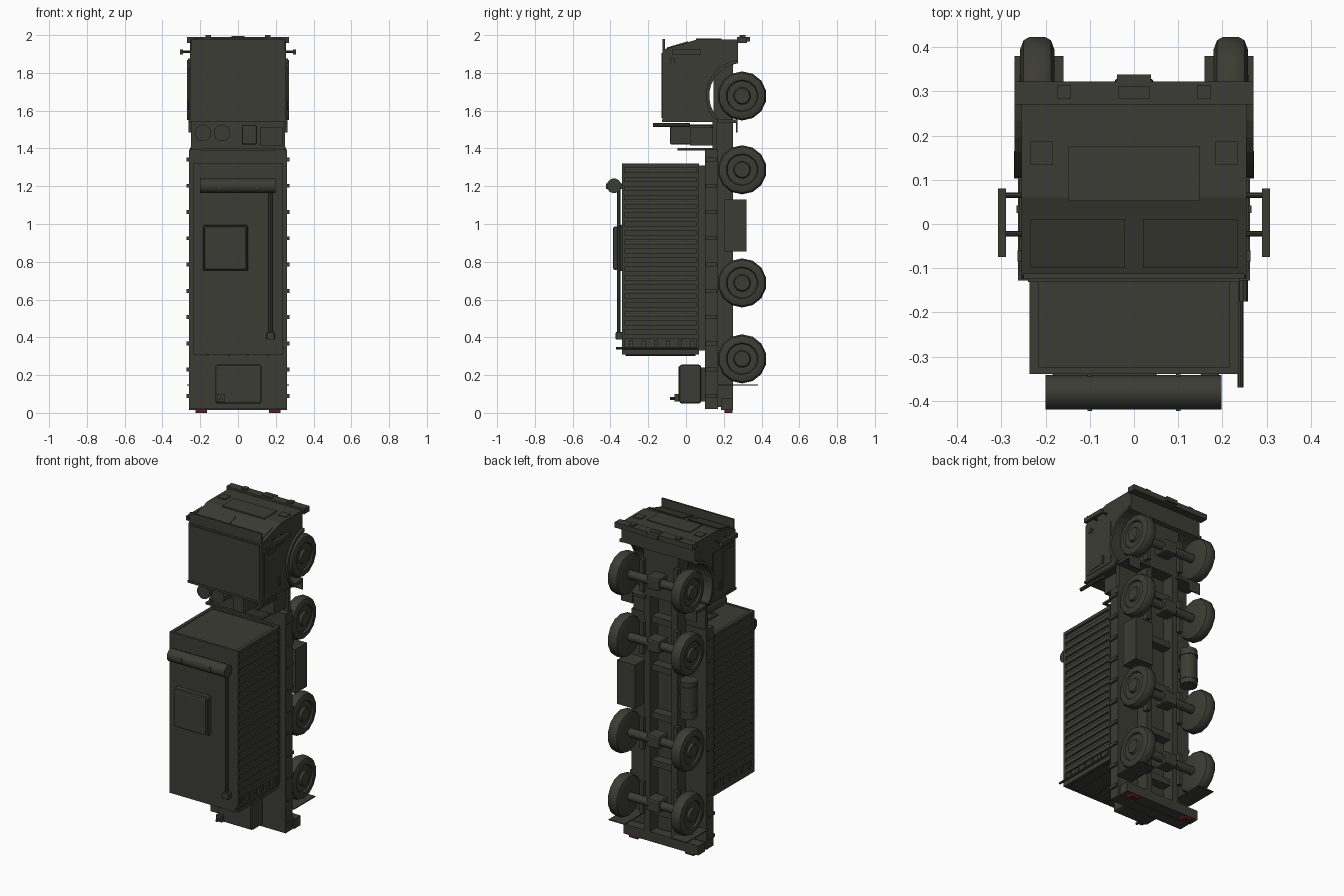
import bpy, bmesh
from math import cos, sin, pi, radians
from mathutils import Vector

if "Cube" in bpy.data.objects:
    bpy.data.objects.remove(bpy.data.objects["Cube"])


def make_material(name, colour):
    material = bpy.data.materials.new(name)
    material.use_nodes = True
    material.diffuse_color = colour
    for node in material.node_tree.nodes:
        if node.type == "BSDF_PRINCIPLED":
            node.inputs["Base Color"].default_value = colour
    return material


olive = make_material("dark_olive", (0.045, 0.045, 0.035, 1))
red = make_material("tail_red", (0.12, 0.012, 0.015, 1))


def finish(name, bm, mirror=False, bevel=None, count=None, step=None, smooth=False, material=olive):
    """Turn a bmesh into an object, with optional bevel, array along z and mirror across x."""
    bmesh.ops.recalc_face_normals(bm, faces=bm.faces[:])
    mesh = bpy.data.meshes.new(name)
    bm.to_mesh(mesh)
    bm.free()
    mesh.materials.append(material)
    part = bpy.data.objects.new(name, mesh)
    bpy.context.collection.objects.link(part)
    if smooth:
        bpy.ops.object.select_all(action="DESELECT")
        part.select_set(True)
        bpy.context.view_layer.objects.active = part
        bpy.ops.object.shade_smooth_by_angle(angle=radians(35))
    if bevel:
        modifier = part.modifiers.new("Bevel", "BEVEL")
        modifier.width = bevel
        modifier.segments = 2
    if count:
        modifier = part.modifiers.new("Array", "ARRAY")
        modifier.count = count
        modifier.use_relative_offset = False
        modifier.use_constant_offset = True
        modifier.constant_offset_displace = (0, 0, step)
    if mirror:
        part.modifiers.new("Mirror", "MIRROR")
    return part


def box(name, xs, ys, zs, **options):
    """Box between two limits on each axis; a single x value means symmetric."""
    if not isinstance(xs, tuple):
        xs = (-xs, xs)
    bm = bmesh.new()
    bmesh.ops.create_cube(bm, size=1)
    for vert in bm.verts:
        for axis, (low, high) in enumerate((xs, ys, zs)):
            vert.co[axis] = low if vert.co[axis] < 0 else high
    return finish(name, bm, **options)


def rod(name, start, end, radius, sides=12, **options):
    start, end = Vector(start), Vector(end)
    span = end - start
    bm = bmesh.new()
    bmesh.ops.create_cone(bm, cap_ends=True, segments=sides, radius1=radius, radius2=radius, depth=span.length)
    turn = Vector((0, 0, 1)).rotation_difference(span)
    for vert in bm.verts:
        vert.co = turn @ vert.co + (start + end) / 2
    return finish(name, bm, smooth=True, **options)


def prism(name, profile, left, right, **options):
    """Extrude a (y, z) outline along x."""
    bm = bmesh.new()
    face = bm.faces.new([bm.verts.new((left, y, z)) for y, z in profile])
    result = bmesh.ops.extrude_face_region(bm, geom=[face])
    for item in result["geom"]:
        if isinstance(item, bmesh.types.BMVert):
            item.co.x = right
    return finish(name, bm, **options)


def arc(radius, start, end, steps=10):
    angles = [radians(start + (end - start) * i / steps) for i in range(steps + 1)]
    return [(axle_y + radius * cos(a), front_axle + radius * sin(a)) for a in angles]


axle_y, front_axle = 0.297, 1.678
axles = {"first": front_axle, "second": 1.287, "third": 0.688, "fourth": 0.286}

# Wheels, axles and gear housings
tyre = [(0.18, 0.0), (0.18, 0.1), (0.188, 0.122), (0.202, 0.13), (0.236, 0.13), (0.25, 0.122),
        (0.258, 0.1), (0.256, 0.085), (0.246, 0.08), (0.246, 0.046), (0.26, 0.04), (0.26, 0.0)]
for label, height in axles.items():
    bm = bmesh.new()
    ring = [bm.verts.new((x, axle_y, height + r)) for x, r in tyre]
    edges = [bm.edges.new(pair) for pair in zip(ring, ring[1:])]
    bmesh.ops.spin(bm, geom=ring + edges, cent=(0, axle_y, height), axis=(1, 0, 0),
                   angle=2 * pi, steps=14, use_merge=True)
    bmesh.ops.remove_doubles(bm, verts=bm.verts[:], dist=0.0001)
    finish(label + "_wheels", bm, mirror=True, smooth=True)
    rod(label + "_axle", (-0.2, axle_y, height), (0.2, axle_y, height), 0.026)
    box(label + "_gear_housing", 0.045, (0.24, 0.33), (height - 0.04, height + 0.04), bevel=0.01)
    box(label + "_spring", (0.105, 0.13), (0.24, 0.275), (height - 0.1, height + 0.1), mirror=True)

# Chassis rails and cross members
box("chassis_rail", (0.075, 0.115), (0.145, 0.25), (0.03, 1.96), mirror=True)
box("cross_member", 0.08, (0.17, 0.23), (0.18, 0.22), count=6, step=0.3)
box("rear_crossbeam", 0.26, (0.185, 0.25), (0.015, 0.075))
box("tail_light", (0.165, 0.225), (0.205, 0.245), (0, 0.016), mirror=True, material=red)
box("rear_mudflap", (0.16, 0.27), (0.17, 0.38), (0.144, 0.15), mirror=True)
box("side_locker", (0.13, 0.255), (0.205, 0.32), (0.855, 1.13))
rod("air_tank", (-0.195, 0.25, 0.87), (-0.195, 0.25, 1.1), 0.05, sides=16)
rod("tank_strap", (-0.195, 0.25, 0.9), (-0.195, 0.25, 0.915), 0.054, sides=16, count=2, step=0.155)
box("tank_bracket", (-0.2, -0.1), (0.2, 0.23), (0.97, 1.0))

# Load bed with side clamps
box("load_bed", 0.26, (0.1, 0.17), (0.02, 1.395))
box("bed_clamp", (0.255, 0.272), (0.103, 0.165), (0.08, 0.1), count=10, step=0.139, mirror=True)
box("container_subframe", 0.22, (0.065, 0.105), (0.33, 1.31))

# Container: core, edge frame and ribbed walls
box("container_core", 0.226, (-0.333, 0.068), (0.316, 1.316))
box("container_roof", 0.237, (-0.34, -0.325), (0.31, 1.32))
box("container_floor", 0.237, (0.055, 0.07), (0.31, 1.32))
box("corner_post", (0.215, 0.237), (-0.34, 0.07), (1.3, 1.32), mirror=True)
box("rear_post", (0.215, 0.237), (-0.34, 0.07), (0.31, 0.345), mirror=True)
box("wall_rib", (0.224, 0.236), (-0.328, 0.06), (0.392, 0.418), count=19, step=0.0475, mirror=True)
for i in range(6):
    place = -0.3 + i * 0.065
    box("wall_cleat", (0.22, 0.236), (place, place + 0.02), (0.345, 0.385), mirror=True)
rod("door_lock_rod", (0.05, -0.32, 0.306), (0.05, 0.05, 0.306), 0.006, sides=8, mirror=True)
rod("outer_lock_rod", (0.16, -0.32, 0.306), (0.16, 0.05, 0.306), 0.006, sides=8, mirror=True)
rod("left_side_rod", (0.241, -0.37, 0.343), (0.241, 0.06, 0.343), 0.007, sides=8)

# Roof equipment
box("roof_hatch", (-0.185, 0.052), (-0.365, -0.335), (0.75, 0.995), bevel=0.008)
box("hatch_lid", (-0.178, 0.045), (-0.386, -0.36), (0.757, 0.988), bevel=0.01)
rod("roof_roll", (-0.2, -0.381, 1.202), (0.198, -0.381, 1.202), 0.039, sides=14)
box("roll_bracket", (0.095, 0.105), (-0.423, -0.335), (1.185, 1.215), mirror=True)
rod("roof_pipe", (0.172, -0.356, 0.42), (0.172, -0.356, 1.2), 0.01, sides=8)
box("pipe_foot", (0.152, 0.192), (-0.372, -0.335), (0.388, 0.428), bevel=0.004)

# Rear generator box
box("generator_box", (-0.12, 0.125), (-0.035, 0.08), (0.05, 0.255), bevel=0.012)
box("generator_lid", (-0.11, 0.115), (-0.041, -0.03), (0.06, 0.245))
box("generator_mount", 0.1, (0.075, 0.105), (0.06, 0.24))
box("generator_handle", (-0.11, -0.07), (-0.06, -0.035), (0.06, 0.1))
rod("generator_spout", (-0.09, -0.085, 0.075), (-0.09, -0.03, 0.075), 0.008, sides=8)

# Equipment bay behind the cab
box("bay_floor", 0.25, (0.14, 0.165), (1.39, 1.56))
for x in (-0.185, -0.085):
    rod("bay_bottle", (x, -0.08, 1.482), (x, 0.14, 1.482), 0.044, sides=14)
box("air_filter", (0.02, 0.1), (-0.085, 0.14), (1.42, 1.525), bevel=0.01)
box("battery_box", (0.12, 0.235), (0.02, 0.142), (1.415, 1.51))
rod("bay_intake", (0.247, -0.175, 1.525), (0.247, 0.02, 1.525), 0.011, sides=8)
box("rack_arm", (0.18, 0.195), (-0.045, 0.145), (1.39, 1.402), mirror=True)
box("rack_bar", 0.195, (-0.045, -0.03), (1.39, 1.402))

# Cab shell with wheel arches
shell = [(0.16, 1.545), (-0.125, 1.545), (-0.125, 1.915), (-0.115, 1.925), (0.02, 1.965),
         (0.06, 1.978), (0.275, 1.978)]
prism("cab_shell", shell + arc(0.176, 97, 219), -0.255, 0.255)
prism("wheel_arch_lip", arc(0.192, 97, 222) + arc(0.174, 222, 97), 0.25, 0.27, mirror=True)
box("engine_block", 0.12, (0.15, 0.25), (1.55, 1.96))
box("cab_roof_panel", 0.24, (-0.131, -0.12), (1.56, 1.905))
box("sun_visor", 0.25, (-0.124, -0.112), (1.9, 1.98))
box("cab_base", 0.262, (-0.128, 0.15), (1.54, 1.553))
box("front_mudflap", (0.18, 0.262), (0.265, 0.272), (1.485, 1.555), mirror=True)
box("mudflap_arm", (0.1, 0.262), (0.165, 0.27), (1.535, 1.552), mirror=True)

# Cab windows, doors, handles and mirrors
pane = [(-0.1, 1.924), (0.01, 1.957), (0.01, 1.967), (-0.1, 1.935)]
prism("windscreen", pane, 0.02, 0.235, mirror=True)
box("door_panel", (0.25, 0.259), (-0.105, 0.1), (1.58, 1.85), mirror=True)
box("door_window", (0.255, 0.262), (-0.085, 0.01), (1.6, 1.83), mirror=True)
box("door_handle", (0.255, 0.266), (0.025, 0.042), (1.6, 1.65), mirror=True)
box("door_hinge", (0.255, 0.264), (-0.085, -0.06), (1.85, 1.875), mirror=True)
box("mirror_plate", (0.29, 0.308), (-0.075, 0.08), (1.898, 1.925), mirror=True)
for place in (0.065, -0.022):
    rod("mirror_arm", (0.245, place, 1.912), (0.3, place, 1.912), 0.006, sides=8, mirror=True)

# Grille, lamps and bumper
box("grille", 0.148, (0.052, 0.175), (1.974, 1.983))
box("headlamp", (0.183, 0.235), (0.135, 0.187), (1.974, 1.983), mirror=True)
box("bumper", 0.27, (0.27, 0.322), (1.957, 1.99))
box("fog_lamp", (0.143, 0.173), (0.283, 0.315), (1.985, 2.0), mirror=True)
box("number_plate", 0.035, (0.284, 0.312), (1.985, 1.994))
box("tow_hook", 0.039, (0.315, 0.338), (1.965, 1.99))
